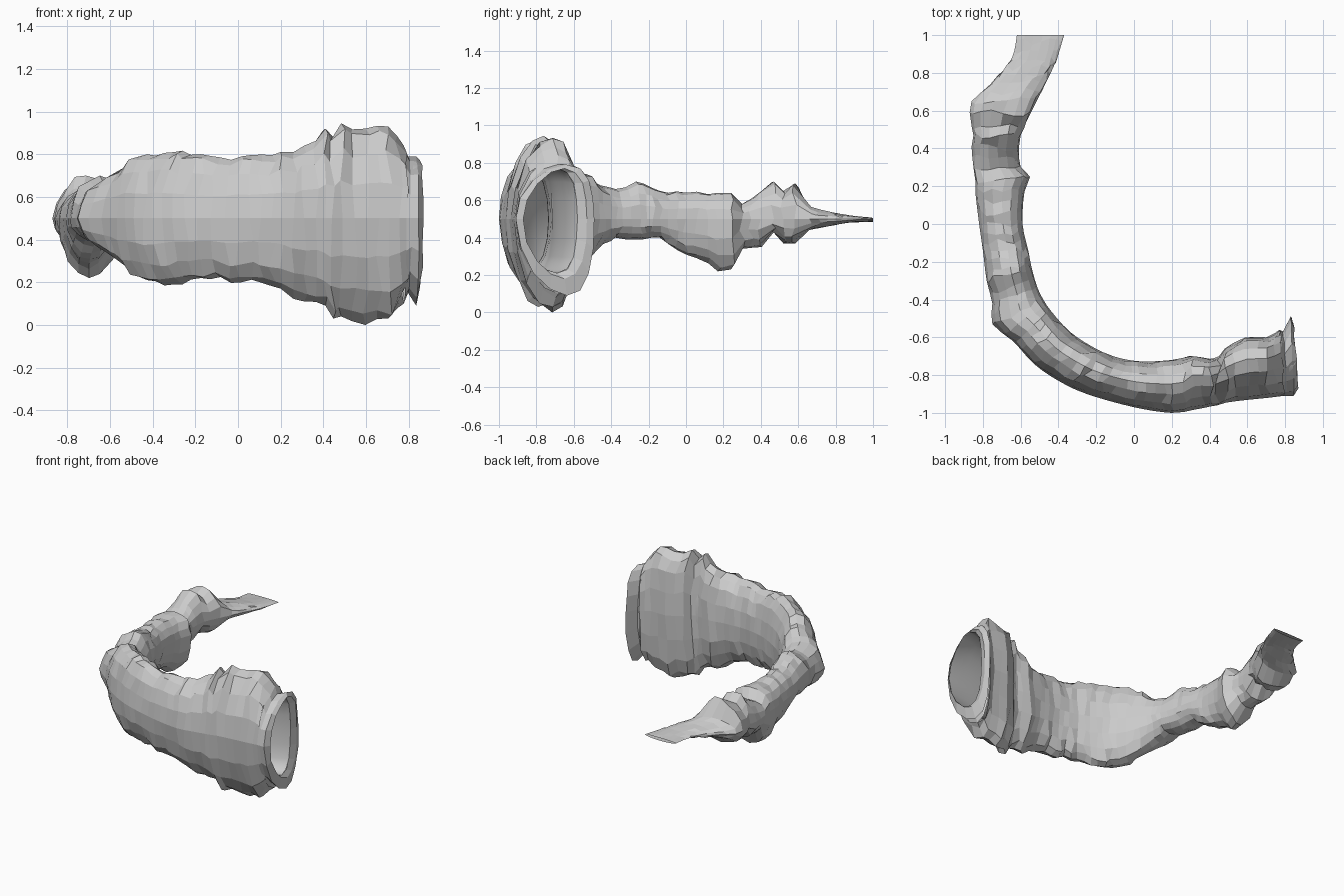
import bpy, bmesh, math, random
from mathutils import Vector

if "Cube" in bpy.data.objects:
    bpy.data.objects.remove(bpy.data.objects["Cube"])

random.seed(4)
SIDES = 16
MID_Z = 0.5   # height of the centre line


def ring(bm, sec, jitter):
    """One rough oval section: outer xy, inner xy, lowest z, highest z."""
    ox, oy, ix, iy, lo, hi = sec
    mid = Vector(((ox + ix) / 2, (oy + iy) / 2, MID_Z))
    half = Vector(((ox - ix) / 2, (oy - iy) / 2, 0))
    along = Vector((-half.y, half.x, 0)).normalized()
    lean = 0.3 if ox > 0.3 else 0.1     # crown of the bell leans to the inside
    verts = []
    for i in range(SIDES):
        a = 2 * math.pi * i / SIDES
        s, c = math.sin(a), math.cos(a)
        fixed = i % (SIDES // 4) == 0
        r = 1 if fixed else 1 + random.uniform(-jitter, jitter)
        p = mid + half * (c * r - lean * s * s)
        p.z += s * r * ((hi - MID_Z) if s > 0 else (MID_Z - lo))
        if not fixed:
            p += along * random.uniform(-jitter, jitter) * 0.35
        verts.append(bm.verts.new(p))
    return verts


def skin(name, sections, jitter, smooth=False):
    """Open tube through the sections."""
    bm = bmesh.new()
    rings = [ring(bm, s, jitter if k else 0) for k, s in enumerate(sections)]
    for a, b in zip(rings, rings[1:]):
        for i in range(SIDES):
            j = (i + 1) % SIDES
            bm.faces.new((a[i], a[j], b[j], b[i])).smooth = smooth
    bmesh.ops.recalc_face_normals(bm, faces=bm.faces)
    me = bpy.data.meshes.new(name)
    bm.to_mesh(me)
    bm.free()
    ob = bpy.data.objects.new(name, me)
    bpy.context.collection.objects.link(ob)
    return ob


def spline(p, a, b, q, t):
    return 0.5 * (2 * a + (b - p) * t + (2 * p - 5 * a + 4 * b - q) * t * t
                  + (3 * a - p - 3 * b + q) * t ** 3)


def densify(secs, step, ragged=True):
    """In-between sections: path smoothed, heights slightly ragged like growth rings."""
    out = [secs[0]]
    for k, (a, b) in enumerate(zip(secs, secs[1:])):
        p, q = secs[max(k - 1, 0)], secs[min(k + 2, len(secs) - 1)]
        gap = math.hypot(a[0] + a[2] - b[0] - b[2], a[1] + a[3] - b[1] - b[3]) / 2
        n = max(1, round(gap / step))
        for m in range(1, n + 1):
            t = m / n
            new = [spline(p[i], a[i], b[i], q[i], t) for i in range(4)]
            for i in (4, 5):
                z = a[i] + (b[i] - a[i]) * t
                rough = random.uniform(.93, 1.05) if ragged and m < n else 1
                new.append(MID_Z + (z - MID_Z) * rough)
            out.append(new)
    return out


# flattened tail and narrow arm, from the back forwards
arm = [
    (-.62, 1.0, -.37, 1.0, .485, .505),
    (-.65, .87, -.41, .87, .48, .52),
    (-.76, .74, -.46, .76, .46, .54),
    (-.86, .65, -.51, .66, .44, .57),
    (-.87, .59, -.55, .58, .37, .69),
    (-.86, .52, -.58, .52, .37, .65),
    (-.85, .47, -.60, .47, .43, .70),
    (-.86, .41, -.61, .40, .35, .65),
    (-.85, .30, -.60, .30, .34, .58),
    (-.84, .23, -.55, .25, .23, .64),
    (-.84, .17, -.58, .17, .22, .64),
    (-.82, 0, -.59, 0, .31, .64),
    (-.80, -.14, -.56, -.14, .40, .65),
    (-.78, -.30, -.54, -.24, .39, .70),
    (-.75, -.42, -.51, -.34, .40, .66),
    (-.75, -.53, -.48, -.40, .36, .68)]

# wide bend and bell
bell = [
    (-.64, -.62, -.44, -.46, .29, .74),
    (-.53, -.74, -.34, -.57, .21, .80),
    (-.40, -.83, -.22, -.65, .19, .81),
    (-.25, -.90, -.11, -.70, .22, .80),
    (0, -.97, .03, -.727, .20, .79),
    (.20, -1.0, .20, -.72, .17, .81),
    (.31, -.985, .31, -.70, .11, .84),
    (.41, -.965, .41, -.715, .09, .92),
    (.44, -.96, .45, -.70, .03, .88),
    (.49, -.945, .48, -.66, .04, .945),
    (.61, -.93, .59, -.60, .0, .92),
    (.71, -.92, .70, -.60, .03, .93),
    (.79, -.91, .77, -.56, .10, .84)]

# flared mouth rim, turned inwards
lip = [
    bell[-1],
    (.81, -.91, .79, -.57, .15, .79),
    (.845, -.91, .83, -.49, .09, .79),
    (.87, -.87, .845, -.53, .18, .77),
    (.85, -.89, .83, -.58, .21, .77)]

# smooth inner wall running from the mouth back into the bend
lining = [
    lip[-1],
    (.74, -.90, .74, -.63, .21, .78),
    (.50, -.93, .50, -.70, .22, .78),
    (.20, -.985, .20, -.73, .22, .78),
    (0, -.955, .03, -.735, .23, .77),
    (-.25, -.89, -.12, -.71, .25, .76),
    (-.40, -.82, -.23, -.66, .26, .75),
    (-.52, -.73, -.35, -.58, .29, .72)]

skin("horn_tube", densify(arm + bell, 0.05), 0.05)
skin("mouth_rim", lip, 0.015)
skin("inner_wall", densify(lining, 0.05, ragged=False), 0, smooth=True)
